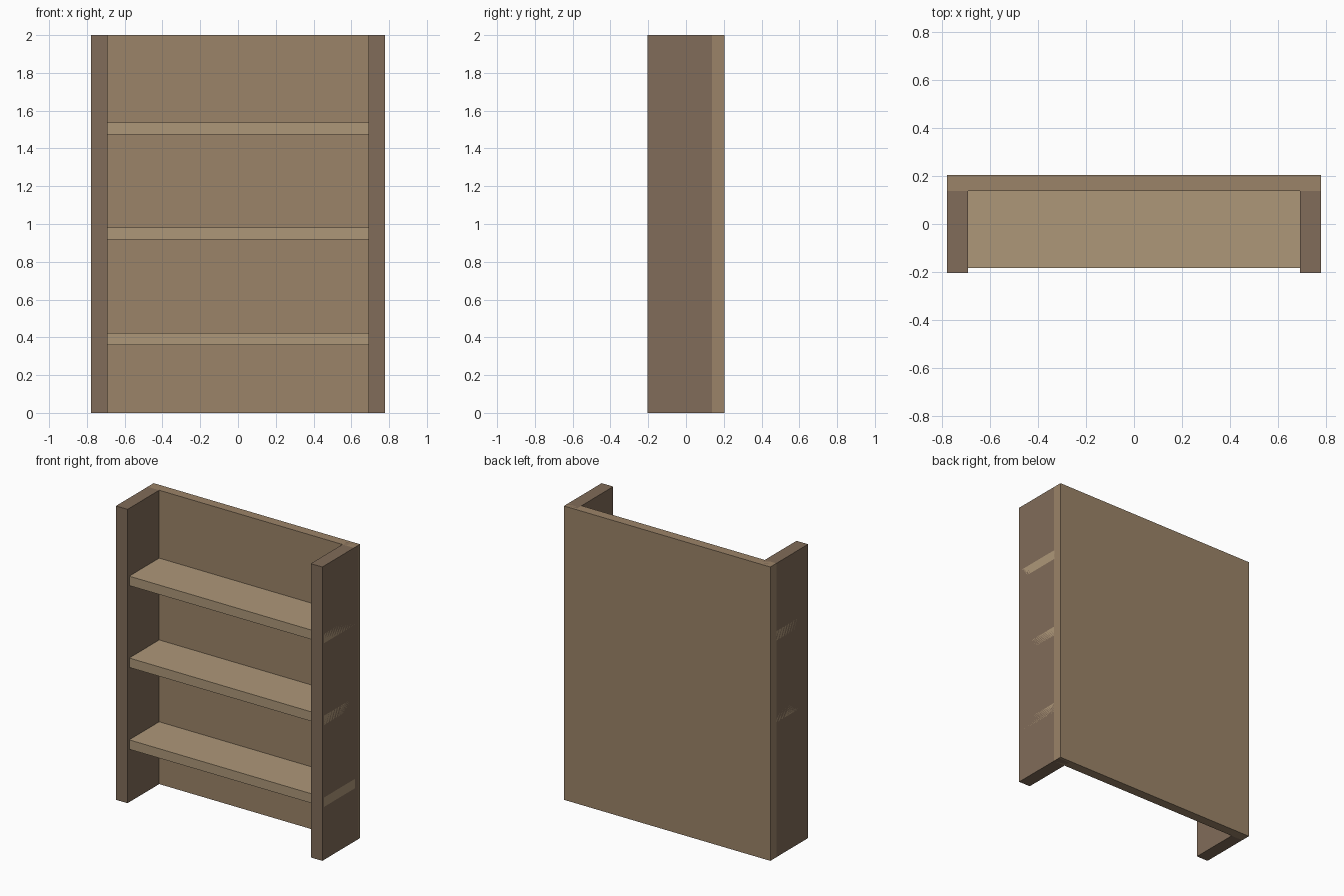
import bpy

if "Cube" in bpy.data.objects:
    bpy.data.objects.remove(bpy.data.objects["Cube"])


def material(name, rgb):
    m = bpy.data.materials.new(name)
    m.diffuse_color = (*rgb, 1)
    m.use_nodes = True
    m.node_tree.nodes["Principled BSDF"].inputs["Base Color"].default_value = m.diffuse_color
    return m


def board(name, lo, hi, mat):
    # Axis-aligned board between two corners
    centre = [(a + b) / 2 for a, b in zip(lo, hi)]
    bpy.ops.mesh.primitive_cube_add(size=1, location=centre)
    ob = bpy.context.object
    ob.name = name
    ob.scale = [b - a for a, b in zip(lo, hi)]
    bpy.ops.object.transform_apply(location=False, rotation=False, scale=True)
    ob.data.materials.append(mat)
    return ob


side_wood = material("side_wood", (0.22, 0.15, 0.10))
back_wood = material("back_wood", (0.33, 0.23, 0.14))
shelf_wood = material("shelf_wood", (0.42, 0.31, 0.19))

W = 0.777      # outer half width
INNER = 0.69   # inner half width

# Back panel, full width
board("back_panel", (-W, 0.138, 0), (W, 0.203, 2), back_wood)

# Side panels, let into the back panel
board("side_panel_left", (-W, -0.203, 0), (-INNER, 0.187, 2), side_wood)
board("side_panel_right", (INNER, -0.203, 0), (W, 0.187, 2), side_wood)

# Shelves, running through the side panels
for i, z in enumerate((0.36, 0.917, 1.474)):
    board(f"shelf_{i + 1}", (-W, -0.184, z), (W, 0.15, z + 0.064), shelf_wood)
